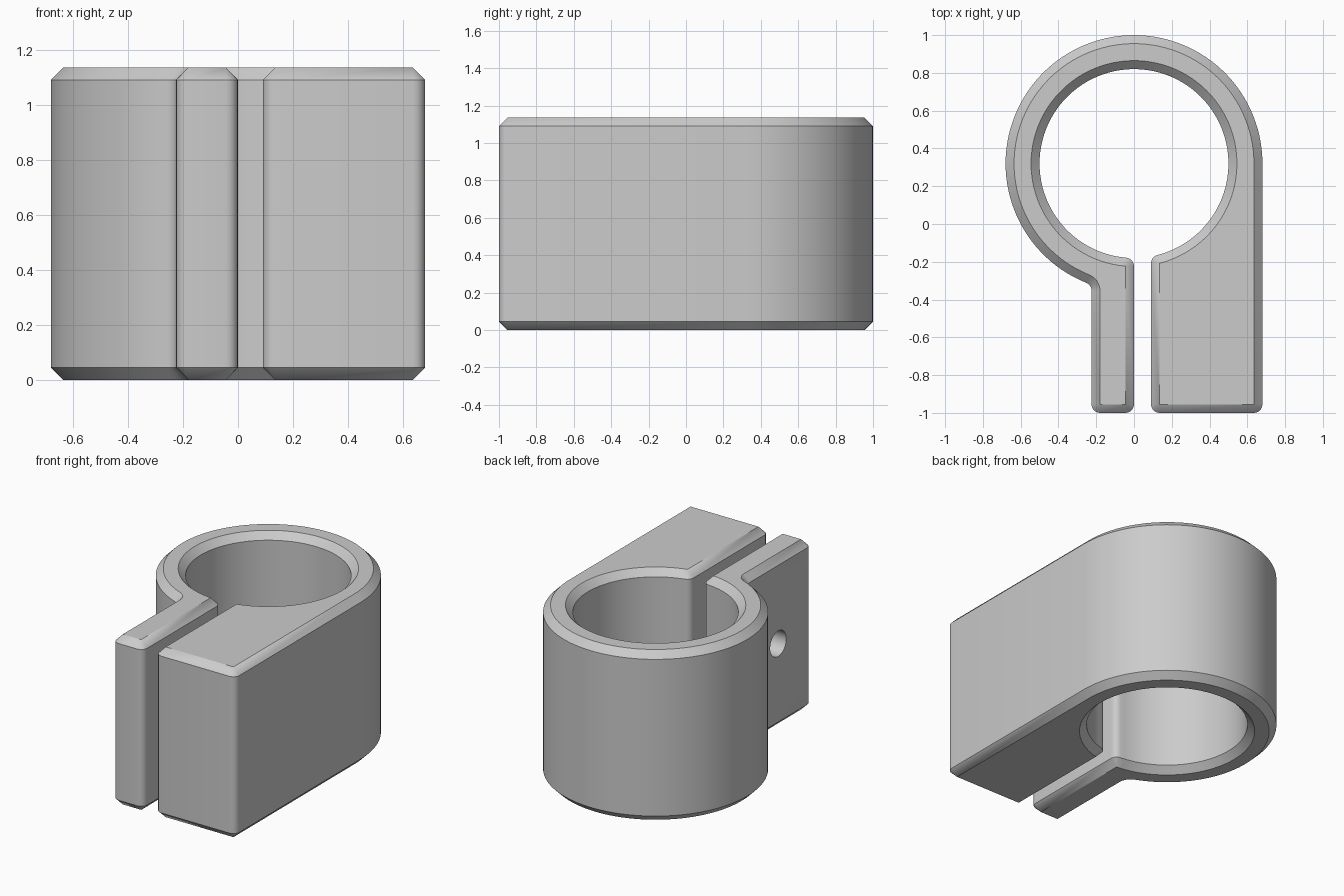
import bpy, bmesh, math
from mathutils import Vector, Matrix

if "Cube" in bpy.data.objects:
    bpy.data.objects.remove(bpy.data.objects["Cube"])

H, C = 1.135, 0.045            # height, chamfer and corner radius
CY, R_OUT, R_IN = 0.32, 0.68, 0.5
THIN_L, GAP_L, GAP_R = -0.225, 0.0, 0.09
FRONT = -1.0 + C

outline = []                   # (point, outward normal) pairs


def arc(cx, cy, r, a0, a1, n, side=1):
    for i in range(n + 1):
        a = math.radians(a0 + (a1 - a0) * i / n)
        d = Vector((math.cos(a), math.sin(a)))
        outline.append((Vector((cx, cy)) + d * r, d * side))


def tangent(x, r):
    """Centre height and angle of a small arc at x touching a ring circle."""
    dy = math.sqrt(r * r - x * x)
    return CY - dy, math.degrees(math.atan2(dy, -x))


neck_x = THIN_L - C
neck_y, neck_a = tangent(neck_x, R_OUT + C)
lip_l_y, lip_l_a = tangent(GAP_L - C, R_IN + C)
lip_r_y, lip_r_a = tangent(GAP_R + C, R_IN + C)

# Clamp plan: thick jaw, ring, neck, thin jaw, bore
arc(R_OUT - C, FRONT, C, -90, 0, 5)
arc(0, CY, R_OUT, 0, 180 + neck_a, 80)
arc(neck_x, neck_y, C, neck_a, 0, 6, -1)
arc(THIN_L + C, FRONT, C, 180, 270, 5)
arc(GAP_L - C, FRONT, C, 270, 360, 5)
arc(GAP_L - C, lip_l_y, C, 0, lip_l_a, 5)
arc(0, CY, R_IN, 180 + lip_l_a, lip_r_a - 180, 96, -1)
arc(GAP_R + C, lip_r_y, C, lip_r_a, 180, 5)
arc(GAP_R + C, FRONT, C, 180, 270, 5)

# Chamfered body from four stacked outlines
bm = bmesh.new()
loops = []
for z, inset in ((0, C), (C, 0), (H - C, 0), (H, C)):
    loops.append([bm.verts.new((*(p - n * inset), z)) for p, n in outline])
count = len(outline)
for low, high in zip(loops, loops[1:]):
    for i in range(count):
        j = (i + 1) % count
        bm.faces.new((low[i], low[j], high[j], high[i]))
bm.faces.new(loops[-1])
bm.faces.new(loops[0][::-1])
bmesh.ops.remove_doubles(bm, verts=bm.verts, dist=0.0005)
bmesh.ops.recalc_face_normals(bm, faces=bm.faces)
mesh = bpy.data.meshes.new("clamp_body")
bm.to_mesh(mesh)
bm.free()
body = bpy.data.objects.new("clamp_body", mesh)
bpy.context.collection.objects.link(body)

# Screw hole through the thin jaw, ending blind in the thick jaw
bpy.ops.mesh.primitive_cylinder_add(vertices=32, radius=0.085, depth=0.8,
                                    location=(0.05, -0.65, H / 2),
                                    rotation=(0, math.pi / 2, 0))
cutter = bpy.context.object
cutter.name = "screw_hole_cutter"
cutter.hide_render = True
mod = body.modifiers.new("screw_hole", 'BOOLEAN')
mod.operation, mod.solver, mod.object = 'DIFFERENCE', 'EXACT', cutter

bpy.ops.object.select_all(action='DESELECT')
body.select_set(True)
bpy.context.view_layer.objects.active = body
bpy.ops.object.modifier_apply(modifier=mod.name)
bpy.data.objects.remove(cutter)
bpy.ops.object.shade_smooth_by_angle(angle=math.radians(30))

# Plain grey
grey = bpy.data.materials.new("light_grey")
grey.diffuse_color = (0.6, 0.6, 0.6, 1)
grey.use_nodes = True
grey.node_tree.nodes["Principled BSDF"].inputs["Base Color"].default_value = grey.diffuse_color
body.data.materials.clear()
body.data.materials.append(grey)
